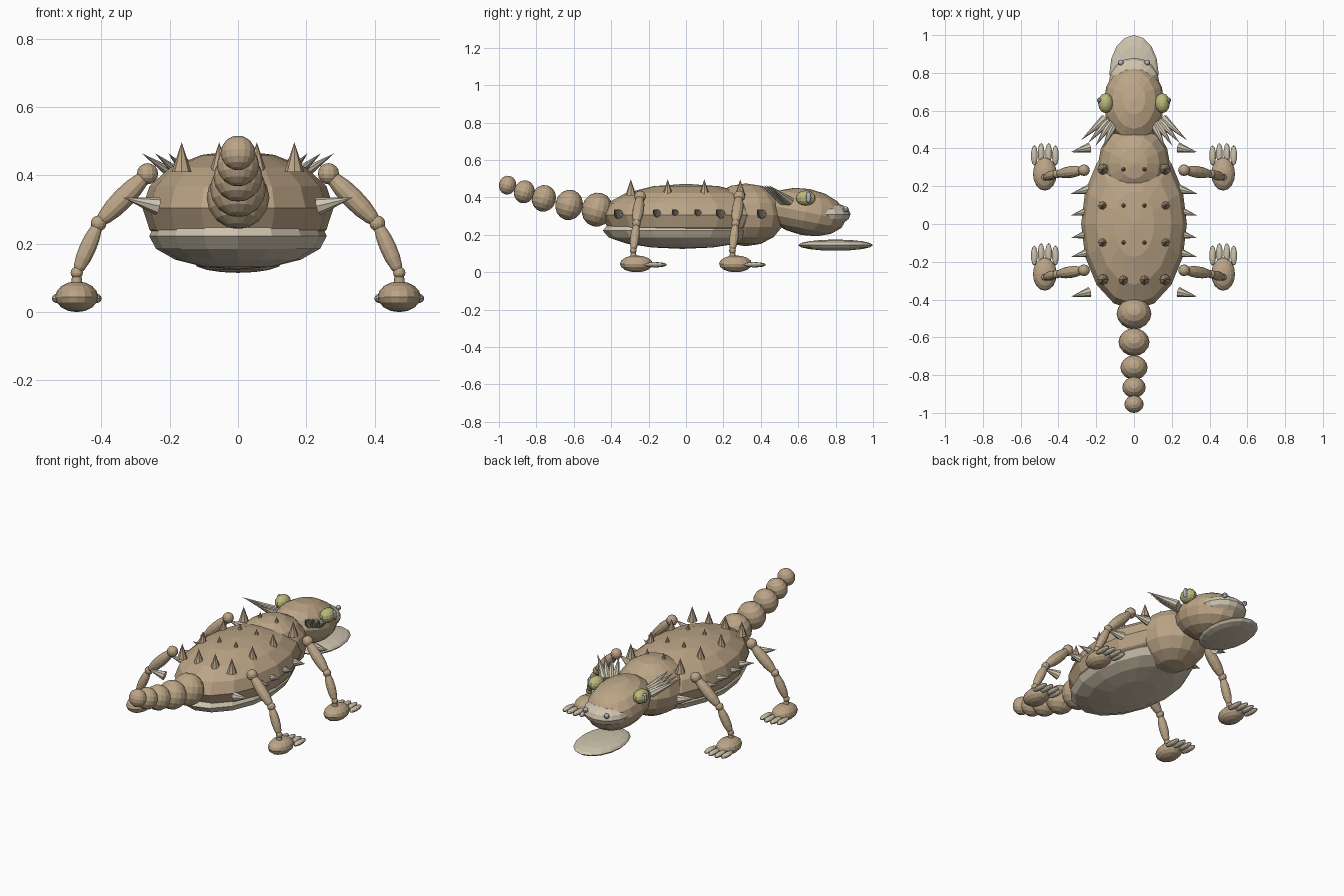
import bpy, math
from mathutils import Vector, Matrix

if "Cube" in bpy.data.objects:
    bpy.data.objects.remove(bpy.data.objects["Cube"])


def material(name, rgb):
    m = bpy.data.materials.new(name)
    m.diffuse_color = (*rgb, 1)
    m.use_nodes = True
    m.node_tree.nodes["Principled BSDF"].inputs["Base Color"].default_value = m.diffuse_color
    return m


TAN = material("tan_hide", (0.50, 0.375, 0.24))
PALE = material("pale_belly", (0.62, 0.55, 0.42))
BONE = material("bone_horn", (0.62, 0.56, 0.44))
YELLOW = material("eye_yellow", (0.50, 0.48, 0.20))
GREY = material("silver_grey", (0.48, 0.49, 0.54))


def finish(name, mat):
    ob = bpy.context.object
    ob.name = name
    ob.data.materials.append(mat)
    return ob


def blob(name, loc, size, mat, pitch=0, segs=16, rings=8):
    """Faceted ellipsoid with radii given by size."""
    bpy.ops.mesh.primitive_uv_sphere_add(segments=segs, ring_count=rings, radius=1)
    ob = finish(name, mat)
    ob.location, ob.scale = loc, size
    ob.rotation_euler.x = math.radians(pitch)
    return ob


def spindle(name, a, b, r, mat):
    """Limb segment: long ellipsoid running from a to b."""
    a, b = Vector(a), Vector(b)
    d = b - a
    ob = blob(name, (a + b) / 2, (r, r, d.length * 0.54), mat, segs=12)
    ob.rotation_euler = d.to_track_quat('Z', 'Y').to_euler()


def spike(name, base, tip, r, mat, sides=8):
    base, tip = Vector(base), Vector(tip)
    d = tip - base
    bpy.ops.mesh.primitive_cone_add(vertices=sides, radius1=r, radius2=0, depth=d.length)
    ob = finish(name, mat)
    ob.location = (base + tip) / 2
    ob.rotation_euler = d.to_track_quat('Z', 'Y').to_euler()


# Trunk, neck and head
blob("body", (0, 0, 0.305), (0.28, 0.455, 0.168), TAN)
blob("belly", (0, -0.02, 0.223), (0.26, 0.425, 0.098), PALE)
blob("neck", (0, 0.32, 0.307), (0.19, 0.21, 0.168), TAN)
blob("head", (0, 0.64, 0.322), (0.16, 0.22, 0.125), TAN, pitch=-11)
blob("snout", (0, 0.745, 0.31), (0.135, 0.135, 0.066), PALE)
blob("lower_jaw", (0, 0.80, 0.145), (0.13, 0.20, 0.03), PALE)

# Tail beads, shrinking and rising backward
for i, (y, z, r) in enumerate([(-0.475, 0.335, 0.092), (-0.625, 0.36, 0.082),
                               (-0.76, 0.395, 0.072), (-0.865, 0.43, 0.062),
                               (-0.954, 0.466, 0.051)]):
    blob(f"tail_bead_{i + 1}", (0, y, z), (r, r * 0.9, r), TAN, pitch=-15)

for s, side in ((-1, "left"), (1, "right")):
    # Eyes, pupils and nostrils
    blob(f"{side}_eye", (s * 0.15, 0.64, 0.397), (0.04, 0.053, 0.04), YELLOW, segs=12)
    blob(f"{side}_pupil", (s * 0.182, 0.655, 0.40), (0.014, 0.015, 0.03), GREY, segs=10)
    blob(f"{side}_nostril", (s * 0.07, 0.855, 0.337), (0.015,) * 3, GREY, segs=10)

    # Legs: joints, limb segments, foot and toes
    for y, end in ((0.285, "front"), (-0.245, "hind")):
        n = f"{side}_{end}"
        hip = (s * 0.265, y, 0.405)
        knee = (s * 0.408, y - 0.02, 0.26)
        ankle = (s * 0.472, y - 0.037, 0.115)
        blob(n + "_hip", hip, (0.031,) * 3, TAN, segs=12)
        blob(n + "_knee", knee, (0.023,) * 3, TAN, segs=12)
        blob(n + "_ankle", ankle, (0.018,) * 3, TAN, segs=12)
        spindle(n + "_upper_leg", hip, knee, 0.031, TAN)
        spindle(n + "_lower_leg", knee, ankle, 0.025, TAN)
        spindle(n + "_heel", ankle, (s * 0.472, y - 0.035, 0.06), 0.016, TAN)
        fy = y - 0.02
        blob(n + "_foot", (s * 0.472, fy, 0.045), (0.063, 0.088, 0.045), TAN)
        for k, dx in enumerate((-0.056, -0.02, 0.02, 0.056)):
            blob(f"{n}_toe_{k + 1}", (s * 0.472 + dx, fy + (0.11 if k in (1, 2) else 0.098), 0.04),
                 (0.018, 0.054, 0.014), PALE, segs=10, rings=6)

    # Two rows of back spikes per side
    for i, y in enumerate((0.29, 0.098, -0.098, -0.295)):
        for x in (0.055, 0.165):
            spike(f"{side}_back_spike", (s * x, y, 0.41), (s * x, y, 0.497), 0.029, TAN)

    # Flank spikes pointing outward
    for y in (0.405, 0.185, 0.07, -0.05, -0.15, -0.36):
        spike(f"{side}_flank_spike", (s * 0.235, y, 0.31), (s * 0.335, y - 0.025, 0.335), 0.027, BONE)

    # Fan of horns behind the head
    for i in range(4):
        spike(f"{side}_neck_horn", (s * (0.11 + 0.015 * i), 0.52 + 0.012 * i, 0.38),
              (s * (0.165 + 0.039 * i), 0.40 + 0.014 * i, 0.465), 0.025, BONE)
